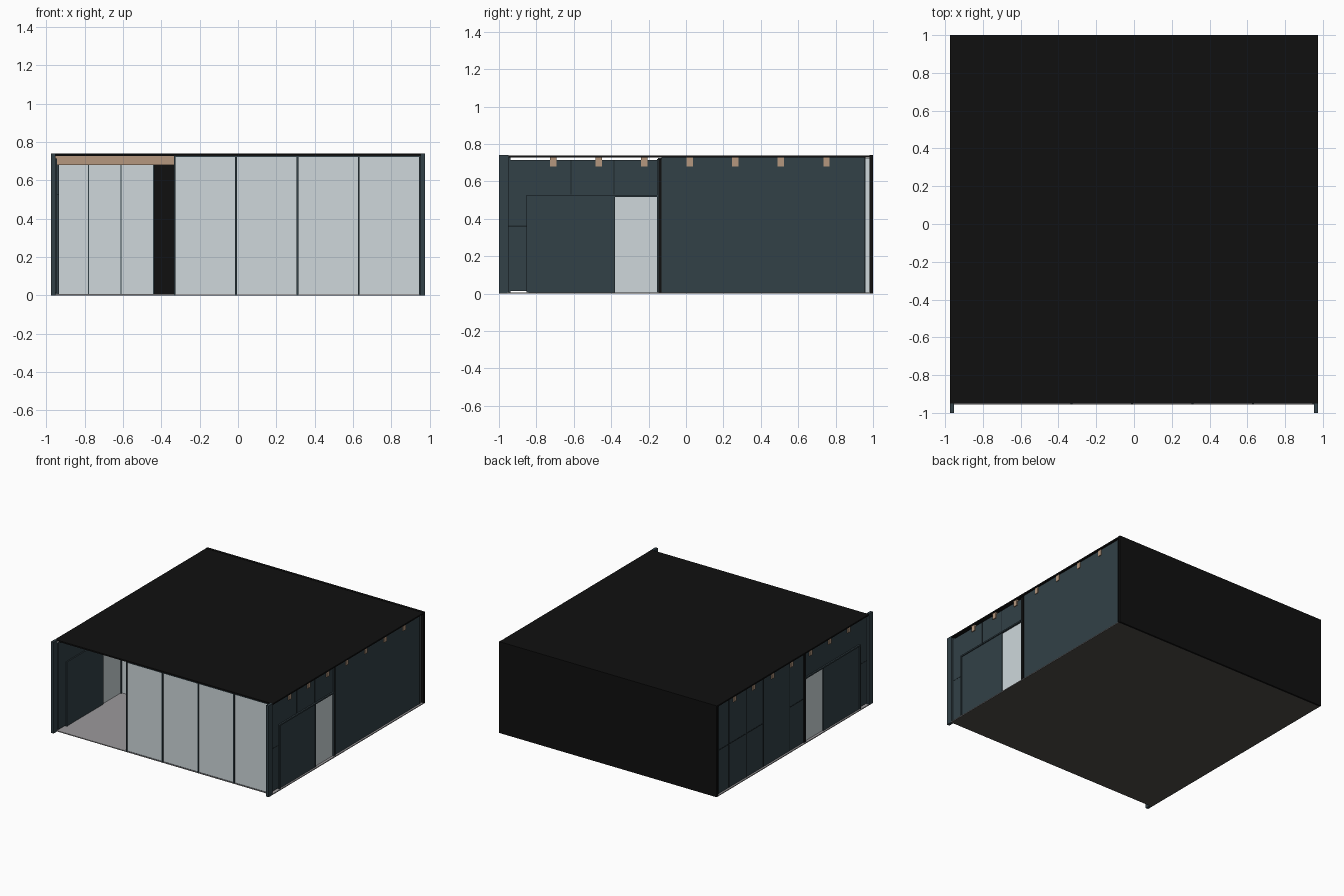
import bpy, bmesh

if "Cube" in bpy.data.objects:
    bpy.data.objects.remove(bpy.data.objects["Cube"])

def mat(name, r, g, b):
    m = bpy.data.materials.new(name)
    m.diffuse_color = (r, g, b, 1)
    m.use_nodes = True
    m.node_tree.nodes["Principled BSDF"].inputs["Base Color"].default_value = m.diffuse_color
    return m

TEAL = mat("dark_teal", .032, .052, .063)
SEAM = mat("seam_dark", .012, .019, .023)
BLACK = mat("black", .005, .005, .005)
GLASS = mat("pale_glass", .62, .685, .71)
WOOD = mat("tan_wood", .46, .31, .21)
FLOOR = mat("floor_grey", .33, .32, .33)
BASE = mat("base_taupe", .08, .073, .067)

def box(name, x, y, z, m):
    """Axis-aligned box from (min, max) pairs."""
    bm = bmesh.new()
    bmesh.ops.create_cube(bm, size=1)
    for v in bm.verts:
        v.co = [(a + b) / 2 + c * (b - a) for (a, b), c in zip((x, y, z), v.co)]
    me = bpy.data.meshes.new(name)
    bm.to_mesh(me)
    bm.free()
    me.materials.append(m)
    ob = bpy.data.objects.new(name, me)
    bpy.context.collection.objects.link(ob)
    return ob

def side_box(name, s, x, y, z, m):
    """Box on the right (s=1) or left (s=-1) wall."""
    return box(name, tuple(sorted((s * x[0], s * x[1]))), y, z, m)

# floor, roof and back wall
floor = box("floor", (-.975, .975), (-.955, .985), (0, .007), FLOOR)
floor.data.materials.append(BASE)
for p in floor.data.polygons:
    if p.normal.z < -.5:
        p.material_index = 1
box("roof", (-.975, .975), (-.95, 1), (.727, .738), BLACK)
box("back_wall", (-.975, .975), (.98, 1), (0, .74), BLACK)

# cross beams whose ends show on both sides
for i in range(7):
    y = -.71 + i * .2435
    box("roof_beam", (-.966, .966), (y - .017, y + .017), (.68, .727), WOOD)

# side walls
for s in (1, -1):
    side_box("front_post", s, (.953, .975), (-1, -.95), (0, .74), TEAL)
    side_box("rear_side_wall", s, (.945, .96), (-.13, .953), (.007, .727), TEAL)
    side_box("rear_corner_strip", s, (.945, .955), (.96, .98), (.007, .725), GLASS)
    side_box("rear_corner_seam", s, (.945, .962), (.953, .96), (.007, .727), SEAM)
    side_box("front_side_panel", s, (.945, .958), (-.95, -.845), (.015, .715), TEAL)
    side_box("front_panel_seam", s, (.957, .959), (-.95, -.845), (.357, .363), SEAM)
    side_box("over_door_panel", s, (.945, .958), (-.845, -.155), (.52, .715), TEAL)
    for y in (-.615, -.385):
        side_box("over_door_seam", s, (.957, .959), (y - .002, y + .002), (.53, .715), SEAM)
    # door with glazed side light
    side_box("sliding_door", s, (.938, .962), (-.845, -.382), (.007, .52), TEAL)
    side_box("side_light", s, (.945, .955), (-.382, -.155), (.007, .52), GLASS)
    side_box("side_light_mullion", s, (.942, .964), (-.387, -.38), (.007, .52), TEAL)
    side_box("door_head", s, (.935, .97), (-.85, -.155), (.517, .528), TEAL)
    side_box("door_jamb", s, (.935, .97), (-.852, -.843), (.007, .528), TEAL)
    side_box("middle_post", s, (.935, .968), (-.155, -.148), (.007, .72), TEAL)
    side_box("middle_gap", s, (.94, .966), (-.148, -.13), (.007, .72), BLACK)

# panel seams on the left wall
for y in (.82, .6, .38, .045):
    box("left_wall_seam", (-.962, -.959), (y - .004, y + .004), (.007, .727), SEAM)
box("left_wall_cross_seam", (-.962, -.959), (.38, .953), (.355, .362), SEAM)
box("left_wall_cross_seam", (-.962, -.959), (-.13, .045), (.355, .362), SEAM)

# front glazing: four panes between mullions
for i in range(4):
    x = -.33 + .32 * i
    box("front_pane", (x, x + .32), (-.948, -.942), (.005, .725), GLASS)
for i in range(5):
    x = -.33 + .32 * i
    box("front_mullion", (x - .005, x + .005), (-.956, -.938), (0, .727), TEAL)
for z in (.002, .722):
    box("front_rail", (-.33, .95), (-.951, -.939), (z, z + .005), TEAL)

# inner partition with a gap that shows the black back wall
for x0, x1 in ((-.945, -.78), (-.78, -.61), (-.61, -.44), (-.33, -.01),
               (-.01, .31), (.31, .63), (.63, .945)):
    box("partition_panel", (x0, x1), (-.145, -.135), (.007, .725), GLASS)
    box("partition_seam", (x1 - .003, x1 + .003), (-.149, -.131), (.007, .725), TEAL)
